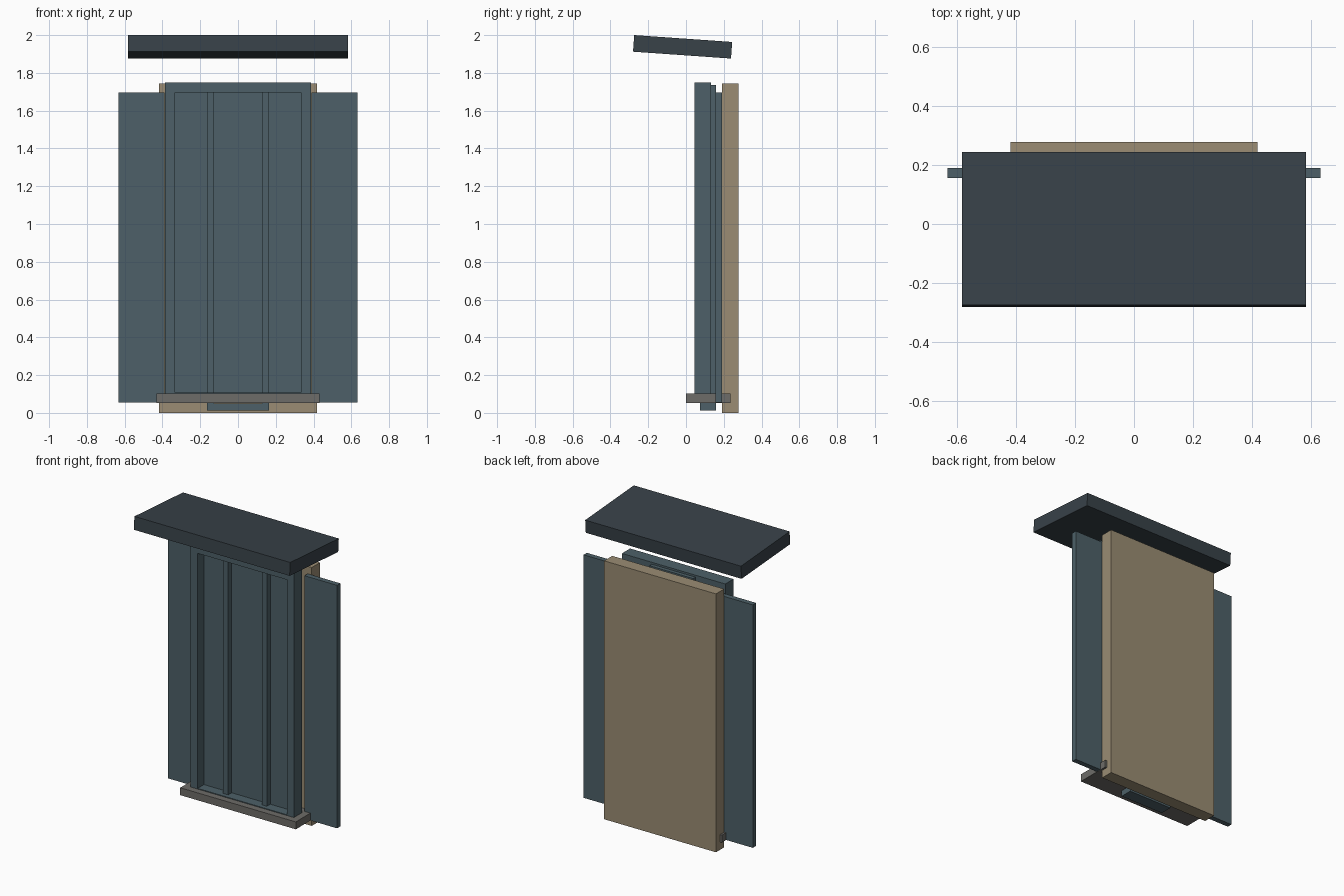
import bpy, bmesh, math

if "Cube" in bpy.data.objects:
    bpy.data.objects.remove(bpy.data.objects["Cube"])


def material(name, rgb):
    m = bpy.data.materials.new(name)
    m.diffuse_color = (*rgb, 1.0)
    m.use_nodes = True
    m.node_tree.nodes["Principled BSDF"].inputs["Base Color"].default_value = m.diffuse_color
    return m


BLUE = material("slate blue paint", (0.075, 0.118, 0.138))
TAN = material("tan wall", (0.325, 0.265, 0.172))
GREY = material("grey stone", (0.155, 0.150, 0.138))
DARK = material("dark slate", (0.040, 0.054, 0.066))


def add_boxes(name, boxes, mat):
    """One object made of boxes given as (x0, x1, y0, y1, z0, z1)."""
    bm = bmesh.new()
    for x0, x1, y0, y1, z0, z1 in boxes:
        verts = bmesh.ops.create_cube(bm, size=1.0)["verts"]
        for v in verts:
            v.co = ((x0 + x1) / 2 + v.co.x * (x1 - x0),
                    (y0 + y1) / 2 + v.co.y * (y1 - y0),
                    (z0 + z1) / 2 + v.co.z * (z1 - z0))
    mesh = bpy.data.meshes.new(name)
    bm.to_mesh(mesh)
    bm.free()
    mesh.materials.append(mat)
    ob = bpy.data.objects.new(name, mesh)
    bpy.context.collection.objects.link(ob)
    return ob


def add_frame(name, half, z0, z1, y0, y1, bar, mat):
    """Rectangular frame: two posts with rails between them."""
    inner = half - bar
    return add_boxes(name, [
        (-half, -inner, y0, y1, z0, z1),
        (inner, half, y0, y1, z0, z1),
        (-inner, inner, y0, y1, z0, z0 + bar),
        (-inner, inner, y0, y1, z1 - bar, z1),
    ], mat)


# Wall slab behind everything
add_boxes("wall_panel", [(-0.418, 0.418, 0.19, 0.277, 0.0, 1.745)], TAN)

# Outer frame, narrower inner frame and recessed pane
add_frame("outer_frame", 0.386, 0.055, 1.748, 0.045, 0.132, 0.053, BLUE)
add_frame("inner_frame", 0.163, 0.013, 1.735, 0.075, 0.158, 0.037, BLUE)
add_boxes("pane", [(-0.335, 0.335, 0.112, 0.13, 0.10, 1.70)], BLUE)

# Side shutters
for side, s in (("left", -1), ("right", 1)):
    xs = sorted((s * 0.388, s * 0.632))
    add_boxes(side + "_shutter", [(xs[0], xs[1], 0.155, 0.19, 0.054, 1.695)], BLUE)

# Sill
add_boxes("sill", [(-0.432, 0.432, 0.0, 0.235, 0.053, 0.103)], GREY)

# Tilted canopy, front edge higher
canopy = add_boxes("canopy", [(-0.582, 0.582, -0.26, 0.26, -0.044, 0.044)], DARK)
canopy.location = (0, -0.018, 1.938)
canopy.rotation_euler = (math.radians(-4), 0, 0)
